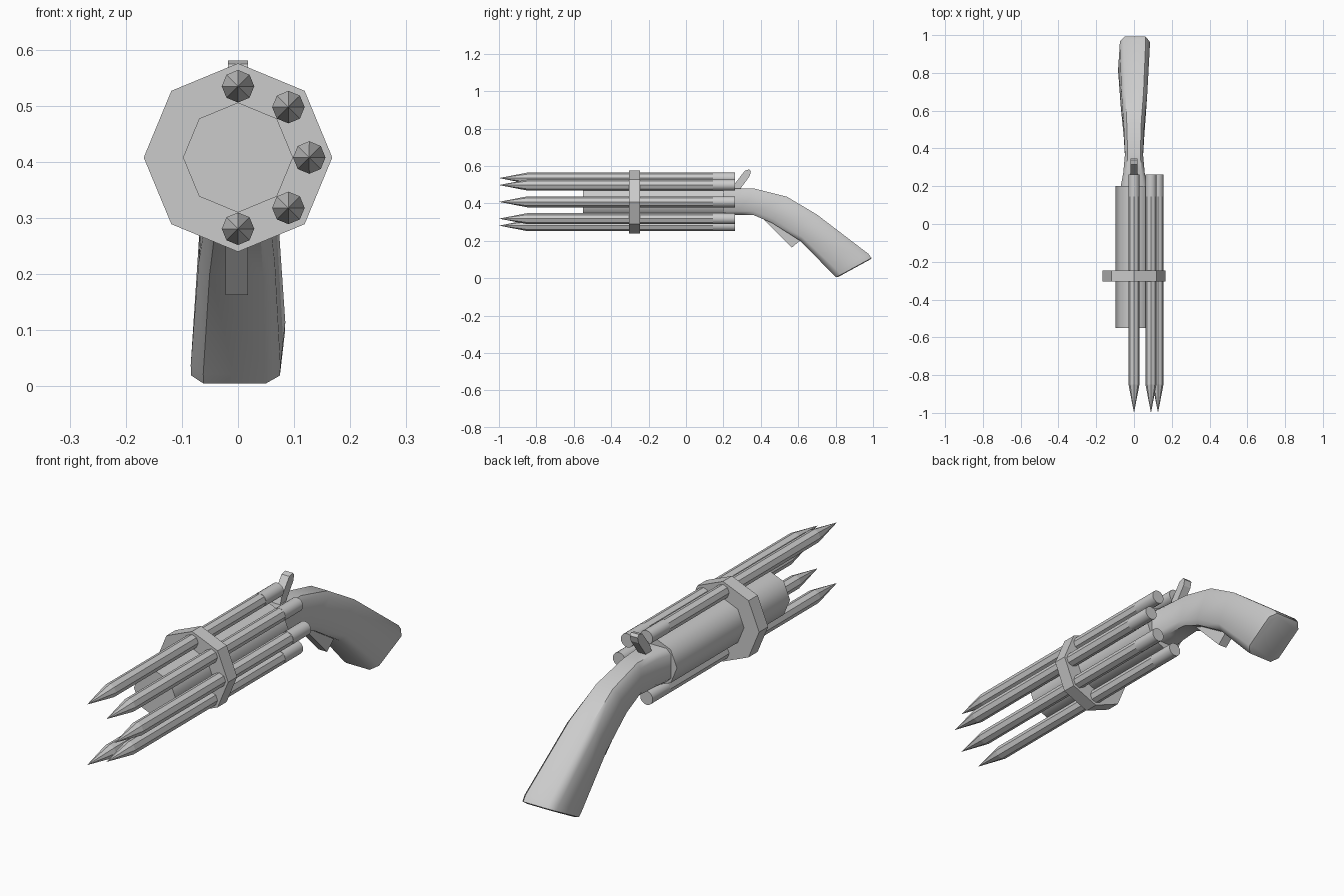
import bpy, bmesh
from math import cos, sin, pi, radians
from mathutils import Vector

cube = bpy.data.objects.get("Cube")
if cube:
    bpy.data.objects.remove(cube)

grey = bpy.data.materials.new("plain grey")
grey.use_nodes = True
COLOUR = (0.6, 0.6, 0.6, 1)
grey.diffuse_color = COLOUR
grey.node_tree.nodes["Principled BSDF"].inputs["Base Color"].default_value = COLOUR

AXIS_Z = 0.408


def loft(name, rings, smooth=None):
    """Skin a row of equal-length rings and close both ends."""
    bm = bmesh.new()
    loops = [[bm.verts.new(p) for p in ring] for ring in rings]
    n = len(loops[0])
    for a, b in zip(loops, loops[1:]):
        for i in range(n):
            j = (i + 1) % n
            bm.faces.new((a[i], a[j], b[j], b[i]))
    bm.faces.new(loops[0][::-1])
    bm.faces.new(loops[-1])
    bmesh.ops.remove_doubles(bm, verts=bm.verts, dist=0.0002)
    bmesh.ops.recalc_face_normals(bm, faces=bm.faces)
    mesh = bpy.data.meshes.new(name)
    bm.to_mesh(mesh)
    bm.free()
    mesh.materials.append(grey)
    obj = bpy.data.objects.new(name, mesh)
    bpy.context.collection.objects.link(obj)
    if smooth:
        bpy.ops.object.select_all(action='DESELECT')
        obj.select_set(True)
        bpy.context.view_layer.objects.active = obj
        bpy.ops.object.shade_smooth_by_angle(angle=radians(smooth))
    return obj


def circle(y, r, x=0, z=AXIS_Z, n=8):
    return [(x + r * cos(2 * pi * i / n), y, z + r * sin(2 * pi * i / n)) for i in range(n)]


def plate(name, profile, x0, x1):
    """Extrude a side profile of (y, z) points across x."""
    return loft(name, [[(x, y, z) for y, z in profile] for x in (x0, x1)])


# Barrel and the collar that holds the pencils
loft("barrel", [circle(-0.55, 0.098), circle(0.2, 0.098)], 50)
loft("collar", [circle(-0.305, 0.168), circle(-0.245, 0.168)])

# Five pencils fanned around the left half of the barrel
for k in range(5):
    a = radians(90 - 45 * k)
    x, z = 0.127 * cos(a), AXIS_Z + 0.127 * sin(a)
    loft(f"pencil_{k + 1}", [circle(-0.85, 0.029, x, z), circle(0.15, 0.029, x, z)])
    loft(f"pencil_point_{k + 1}", [circle(-1, 0.0001, x, z), circle(-0.85, 0.029, x, z)])
    loft(f"pencil_eraser_{k + 1}",
         [circle(y, 0.029, x, z, 16) for y in (0.145, 0.262)], 40)

# Curved grip: top (y, z), bottom (y, z), half width, sideways lean
sections = [
    ((0.20, 0.478), (0.20, 0.338), 0.070, 0),
    ((0.27, 0.480), (0.27, 0.338), 0.057, 0),
    ((0.37, 0.478), (0.36, 0.338), 0.048, 0),
    ((0.54, 0.435), (0.46, 0.295), 0.055, 0),
    ((0.70, 0.340), (0.61, 0.200), 0.068, 0.003),
    ((0.975, 0.130), (0.785, 0.022), 0.080, 0.006),
    ((0.992, 0.108), (0.803, 0.005), 0.079, 0.006),
    ((0.985, 0.100), (0.815, 0.007), 0.066, 0.004),
]
rings = []
for top, bottom, w, lean in sections:
    t, b = Vector(top), Vector(bottom)
    mid, half = (t + b) / 2, (t - b) / 2
    ring = []
    for u, v in ((1, .72), (.7, 1), (-.7, 1), (-1, .72), (-1, -.72), (-.7, -1), (.7, -1), (1, -.72)):
        p = mid + half * v
        ring.append((u * w + lean * v, p.x, p.y))
    rings.append(ring)
loft("grip", rings, 50)

# Hammer and trigger
plate("hammer", [(0.25, 0.47), (0.265, 0.51), (0.315, 0.575), (0.338, 0.581),
                 (0.347, 0.570), (0.340, 0.545), (0.285, 0.47)], -0.018, 0.018)
plate("trigger", [(0.37, 0.36), (0.565, 0.163), (0.615, 0.205), (0.52, 0.36)], -0.022, 0.018)
